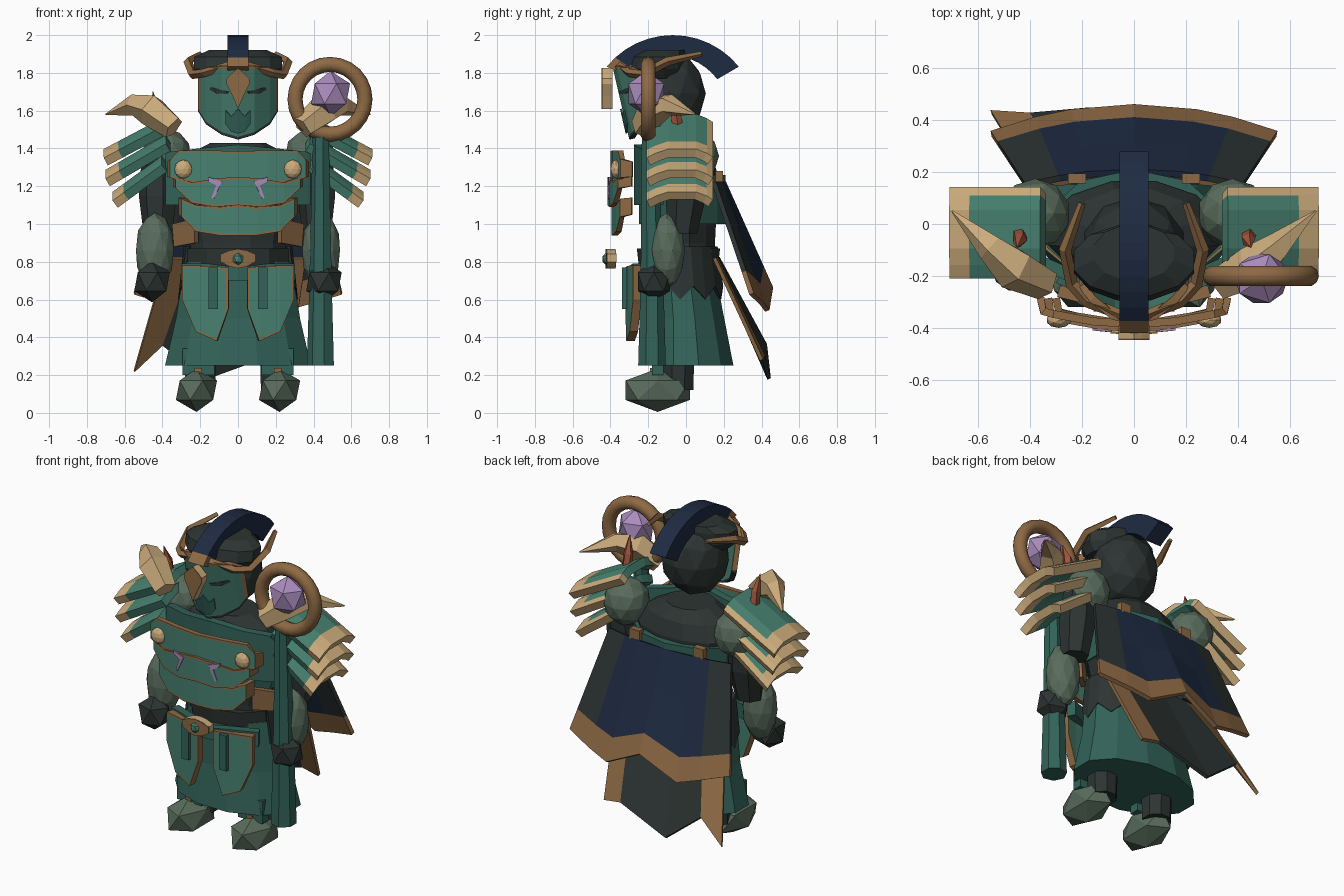
import bpy, bmesh, math
from mathutils import Vector, Matrix

cube = bpy.data.objects.get("Cube")
if cube:
    bpy.data.objects.remove(cube)


def material(name, rgb):
    m = bpy.data.materials.new(name)
    m.use_nodes = True
    m.diffuse_color = (*rgb, 1)
    m.node_tree.nodes["Principled BSDF"].inputs["Base Color"].default_value = (*rgb, 1)
    return m


TEAL = material("teal", (.064, .22, .162))
DEEP = material("deep_teal", (.033, .125, .1))
BRONZE = material("bronze", (.27, .142, .058))
BONE = material("bone", (.6, .41, .2))
DARK = material("charcoal", (.025, .034, .032))
GREY = material("grey_green", (.1, .15, .108))
NAVY = material("navy", (.013, .024, .055))
LILAC = material("lilac", (.4, .26, .5))
RUST = material("rust", (.35, .09, .045))
SIDES = (("right", -1), ("left", 1))


def finish(name, bm, mats):
    bmesh.ops.recalc_face_normals(bm, faces=bm.faces)
    me = bpy.data.meshes.new(name)
    bm.to_mesh(me)
    bm.free()
    for m in mats:
        me.materials.append(m)
    ob = bpy.data.objects.new(name, me)
    bpy.context.collection.objects.link(ob)
    return ob


def sheet(name, grid, thick, mats, rule=lambda i, j: 0):
    """Thick sheet through a grid of points, coloured by row and column."""
    bm = bmesh.new()
    vs = [[bm.verts.new(p) for p in row] for row in grid]
    for i in range(len(vs) - 1):
        for j in range(len(vs[0]) - 1):
            f = bm.faces.new((vs[i][j], vs[i][j + 1], vs[i + 1][j + 1], vs[i + 1][j]))
            f.material_index = rule(i, j)
    ob = finish(name, bm, mats)
    mod = ob.modifiers.new("thickness", "SOLIDIFY")
    mod.thickness, mod.offset = thick, 0
    return ob


def panel(name, cols, y, bend=0, thick=.03, trim=.011, mats=(TEAL, BRONZE), lean=0, flange=0):
    """Front plate from (x, top, bottom) columns; border in the second colour, lower border in the last."""
    def between(a, b):
        k = trim / abs(b[0] - a[0])
        return tuple(p + (q - p) * k for p, q in zip(a, b))
    cols = [cols[0], between(cols[0], cols[1]), *cols[1:-1], between(cols[-1], cols[-2]), cols[-1]]
    head = max(c[1] for c in cols)
    last = len(cols) - 2
    grid = [[], [], [], []]
    for j, (x, top, low) in enumerate(cols):
        t = min(trim, (top - low) / 3)
        back = flange if j in (0, last + 1) else 0
        for row, z in zip(grid, (top, top - t, low + t, low)):
            row.append((x, y + back + bend * x * x + lean * (head - z), z))
    return sheet(name, grid, thick, mats,
                 lambda i, j: len(mats) - 1 if i == 2 else int(i == 0 or j in (0, last)))


def mirrored(half):
    return [(-x, t, b) for x, t, b in half if x] + half[::-1]


def skin(name, rings, mat):
    bm = bmesh.new()
    vs = [[bm.verts.new(p) for p in r] for r in rings]
    n = len(vs[0])
    for a, b in zip(vs, vs[1:]):
        for k in range(n):
            bm.faces.new((a[k], a[(k + 1) % n], b[(k + 1) % n], b[k]))
    bm.faces.new(vs[0])
    bm.faces.new(vs[-1])
    return finish(name, bm, [mat])


def loft(name, rings, mat, sides=10, x=0):
    """Upright body through (z, half width, half depth, centre y) rings."""
    angles = [2 * math.pi * (k + .5) / sides for k in range(sides)]
    return skin(name, [[(x + rx * math.cos(a), cy + ry * math.sin(a), z) for a in angles]
                       for z, rx, ry, cy in rings], mat)


def tube(name, pts, radii, mat, sides=5):
    pts = [Vector(p) for p in pts]
    rings = []
    for i, (p, r) in enumerate(zip(pts, radii)):
        d = pts[min(i + 1, len(pts) - 1)] - pts[max(i - 1, 0)]
        q = d.to_track_quat("Z", "Y")
        rings.append([p + q @ Vector((r * math.cos(2 * math.pi * k / sides),
                                      r * math.sin(2 * math.pi * k / sides), 0)) for k in range(sides)])
    return skin(name, rings, mat)


def ball(name, loc, size, mat, detail=2):
    bm = bmesh.new()
    bmesh.ops.create_icosphere(bm, subdivisions=detail, radius=1,
                               matrix=Matrix.LocRotScale(Vector(loc), None, Vector(size)))
    return finish(name, bm, [mat])


def box(name, loc, size, mat):
    bm = bmesh.new()
    bmesh.ops.create_cube(bm, size=1, matrix=Matrix.LocRotScale(Vector(loc), None, Vector(size)))
    return finish(name, bm, [mat])


# Body, vest and skirt
loft("body", [(.62, .27, .19, -.03), (.9, .26, .19, -.03), (1.1, .31, .2, -.03), (1.28, .34, .2, -.03),
              (1.37, .27, .18, -.04), (1.43, .15, .13, -.05)], DARK, 12)
loft("vest", [(1.0, .3, .23, -.02), (1.26, .35, .23, -.02)], DEEP, 10)
panel("collar_plate", mirrored([(.37, 1.38, 1.1), (.2, 1.4, 1.1), (0, 1.42, 1.1)]), -.25, .8, .05, mats=(DEEP, DEEP))
loft("skirt", [(.25, .4, .26, 0), (.5, .34, .22, -.01), (.8, .29, .19, -.04)], DEEP, 12)
loft("waist_sash", [(.78, .28, .21, -.04), (.87, .28, .22, -.04)], DARK, 10)

# Pointed hip cloth around the sides and back
turn = [math.radians(-18 + 216 * k / 12) for k in range(13)]
sheet("hip_cloth", [[(.28 * math.cos(a), -.04 + .2 * math.sin(a), .88) for a in turn],
                    [(.31 * math.cos(a), -.03 + .22 * math.sin(a), .6 if k % 2 else .67) for k, a in enumerate(turn)]],
      .015, [DARK])

# Chest plates
panel("upper_chest_plate", mirrored([(.36, 1.33, 1.25), (.31, 1.39, 1.23), (.16, 1.39, 1.21), (0, 1.385, 1.24)]),
      -.385, .4, flange=.05)
panel("middle_chest_plate", mirrored([(.33, 1.25, 1.2), (.24, 1.22, 1.11), (.12, 1.24, 1.09), (0, 1.25, 1.1)]),
      -.4, .5, flange=.06)
panel("lower_chest_plate", mirrored([(.3, 1.14, 1.05), (.22, 1.1, .96), (.1, 1.09, .94), (0, 1.1, .94)]),
      -.38, .5, flange=.05)
for side, s in SIDES:
    ball(side + "_chest_stud", (s * .29, -.37, 1.29), (.048, .03, .05), BONE)
    sheet(side + "_chest_mark", [[(s * .16, -.405, 1.25), (s * .085, -.412, 1.225), (s * .13, -.408, 1.13)],
                                 [(s * .155, -.405, 1.225), (s * .115, -.41, 1.205), (s * .14, -.406, 1.14)]], .009, [LILAC])
    box(side + "_back_strap", (s * .22, .175, 1.23), (.07, .04, .1), BRONZE)
    sheet(side + "_waist_flap", [[(s * .22, -.18, 1.03), (s * .34, -.08, 1.0)],
                                 [(s * .22, -.18, .9), (s * .33, -.08, .88)]], .03, [BRONZE])

# Belt, buckle and hanging plates
panel("belt", mirrored([(.29, .79, .7), (.15, .79, .7), (0, .77, .7)]), -.28, .9, .05, mats=(DEEP, DEEP))
buckle = mirrored([(.09, .84, .8), (.045, .86, .775), (0, .868, .765)])
panel("buckle", buckle, -.395, .5, .045, mats=(BONE, BONE))
panel("buckle_face", buckle, -.421, .5, .008, mats=(BRONZE, BRONZE))
ball("buckle_gem", (0, -.42, .815), (.033, .025, .035), TEAL, 1)
for side, s in SIDES:
    panel(side + "_thigh_plate", [(s * .29, .78, .6), (s * .22, .78, .43), (s * .11, .775, .38), (s * .05, .77, .55)],
          -.3, .5, .045)
    box(side + "_belt_tab", (s * .13, -.325, .66), (.05, .025, .22), DEEP)

# Legs and feet
for side, s in SIDES:
    loft(side + "_leg", [(.12, .085, .085, -.04), (.6, .1, .1, -.04)], DARK, 8, s * .2)
    ball(side + "_foot", (s * .22, -.15, .12), (.122, .2, .115), GREY, 1)
    box(side + "_shin_guard", (s * .21, -.15, .27), (.17, .06, .14), DEEP)
    box(side + "_ankle_band", (s * .21, -.17, .225), (.04, .04, .025), BRONZE)

# Arms and shoulders
for side, s in SIDES:
    ball(side + "_shoulder", (s * .38, .04, 1.36), (.135, .135, .145), GREY)
    loft(side + "_upper_arm", [(.95, .08, .08, -.02), (1.15, .105, .11, 0), (1.35, .09, .1, .02)], DARK, 7, s * .42)
    ball(side + "_forearm", (s * .44, -.1, .86), (.105, .095, .2), GREY)
    ball(side + "_hand", (s * .455, -.17, .695), (.105, .1, .11), DARK, 1)
    profile = [(-.2, -.045), (-.15, -.02), (-.09, 0), (.05, 0), (.1, -.02), (.13, -.04)]
    for k, (xi, zi, xo, zo) in enumerate([(.35, 1.56, .7, 1.375), (.37, 1.45, .69, 1.265), (.39, 1.34, .65, 1.15)]):
        grid = [[(s * (xi + (xo - xi) * t), y, zi + (zo - zi) * t + dz) for y, dz in profile] for t in (0, .78, 1)]
        sheet(f"{side}_shoulder_slat_{k + 1}", grid, .05, (TEAL, BONE), lambda i, j: int(i == 1 or j == 4))
    tube(side + "_shoulder_horn", [(s * .34, -.23, 1.51), (s * .46, -.17, 1.605), (s * .55, -.09, 1.63), (s * .7, .05, 1.58)],
         [.066, .088, .058, .004], BONE)
    tube(side + "_shoulder_thorn", [(s * .44, -.04, 1.5), (s * .44, -.06, 1.6), (s * .45, -.09, 1.7)],
         [.03, .028, .002], RUST)

# Head, helmet and mask
ball("head", (0, -.09, 1.69), (.2, .195, .23), DARK)
loft("helmet", [(1.77, .2, .13, -.15), (1.82, .24, .15, -.15), (1.885, .24, .14, -.14), (1.92, .16, .11, -.11)], DARK, 12)
panel("mask", mirrored([(.2, 1.8, 1.6), (.16, 1.83, 1.53), (.08, 1.84, 1.475), (0, 1.84, 1.45)]), -.375, 3.3, .03, .014,
      (TEAL, BRONZE, DARK), .23)
panel("chin_plate", mirrored([(.065, 1.6, 1.53), (.035, 1.57, 1.49), (0, 1.61, 1.48)]), -.345, 3.3, .009,
      mats=(DEEP, DEEP), lean=.23)
nose = mirrored([(.06, 1.77, 1.74), (.03, 1.8, 1.68), (0, 1.825, 1.61)])
panel("nose_guard", nose, -.415, 0, .05, mats=(BONE, BONE))
panel("nose_guard_face", nose, -.443, 0, .008, mats=(BRONZE, BRONZE))
for side, s in SIDES:
    sheet(side + "_eye", [[(s * .05, -.352, 1.7), (s * .11, -.322, 1.715), (s * .17, -.266, 1.735)],
                          [(s * .06, -.349, 1.69), (s * .11, -.32, 1.69), (s * .17, -.264, 1.725)]], .009, [DARK])
    tube(side + "_circlet", [(s * .05, -.35, 1.84), (s * .18, -.3, 1.8), (s * .24, -.23, 1.79),
                             (s * .265, -.1, 1.86), (s * .2, .08, 1.9)], [.02, .022, .024, .024, .014], BRONZE, 4)

# Crest
angles = [math.radians(-51 + 102 * k / 12) for k in range(13)]
crest = [[(0, -.07 + .45 * math.sin(a), 1.55 + .45 * math.cos(a)) for a in angles],
         [(0, -.07 + (.37 - .05 * k / 12) * math.sin(a * .93), 1.55 + (.37 - .05 * k / 12) * math.cos(a * .93))
          for k, a in enumerate(angles)]]
sheet("crest", crest, .11, (NAVY, BRONZE), lambda i, j: int(j == 0))

# Cape: navy centre, charcoal sides, bronze hem
xs = (-.55, -.38, -.24, 0, .24, .38, .55)
hems = (.63, .58, .54, .66, .54, .58, .63)


def cape_row(t):
    row = []
    for x, hem in zip(xs, hems):
        top = Vector((x * .76, .2 - .3 * (x * .76) ** 2, 1.22))
        row.append(top.lerp(Vector((x, .45 - .34 * x * x, hem)), t))
    return row


sheet("cape", [cape_row(t) for t in (0, .4, .8, 1)], .025, (NAVY, DARK, BRONZE),
      lambda i, j: 2 if i == 2 else int(j in (0, 5)))
sheet("lower_cape", [[(.36, .15, .82), (.25, .16, .82), (-.05, .17, .82), (-.24, .16, .82), (-.38, .15, .82)],
                     [(.28, .4, .28), (.16, .41, .3), (-.17, .44, .18), (-.4, .42, .36), (-.55, .43, .22)]],
      .02, (DARK, BRONZE), lambda i, j: int(j in (0, 3)))

# Staff with ring and gem
loft("staff", [(.25, .075, .075, -.18), (.7, .062, .062, -.18), (1.47, .045, .045, -.19)], DEEP, 7, .44)
bpy.ops.mesh.primitive_torus_add(major_segments=24, minor_segments=10, major_radius=.185, minor_radius=.04,
                                 location=(.487, -.2, 1.66), rotation=(math.pi / 2, 0, 0))
ring = bpy.context.object
ring.name = "staff_ring"
ring.data.materials.append(BRONZE)
bpy.ops.object.shade_smooth()
ball("staff_gem", (.49, -.21, 1.69), (.115, .11, .12), LILAC, 1)
